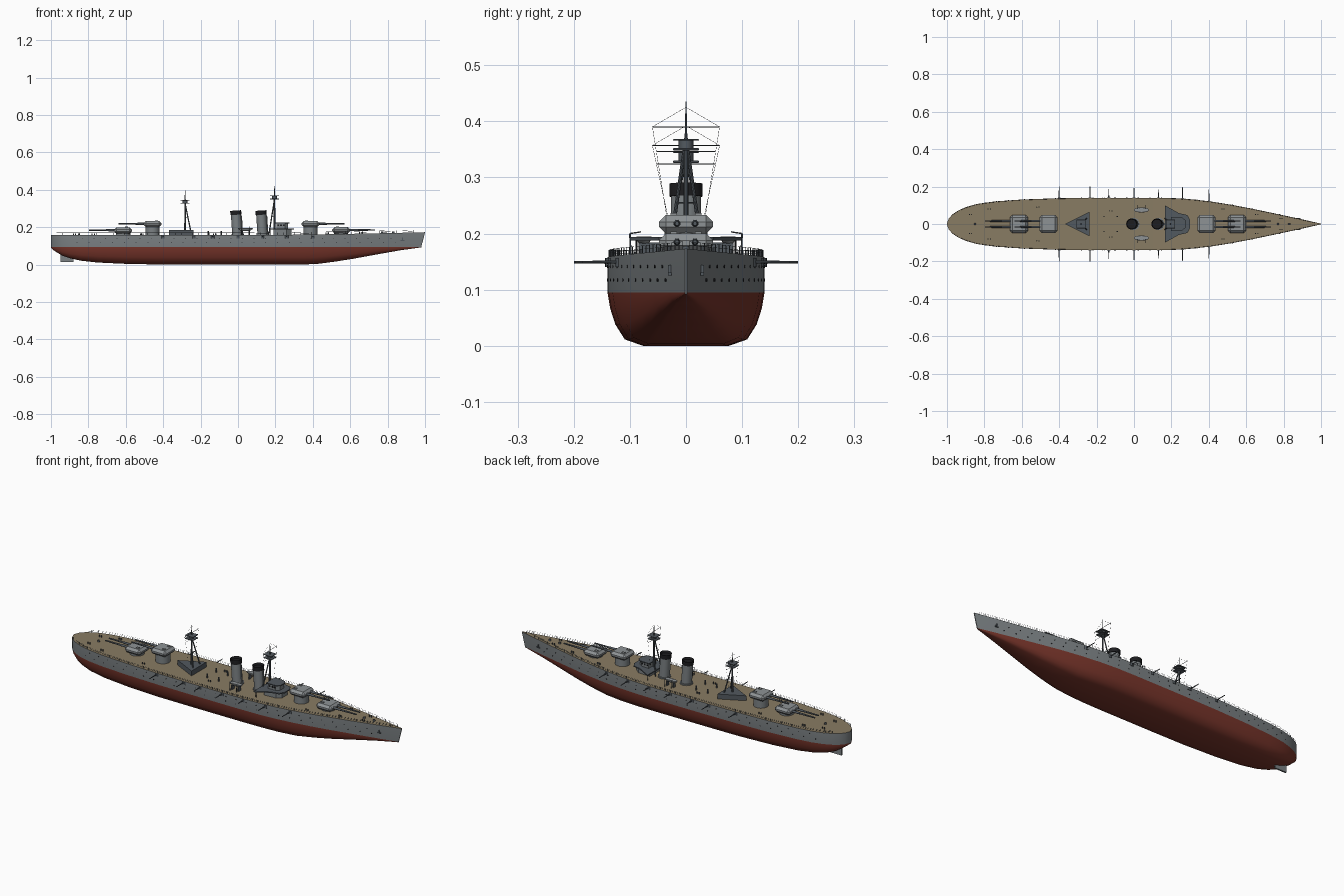
import bpy, bmesh, math
from mathutils import Vector, Matrix

if "Cube" in bpy.data.objects:
    bpy.data.objects.remove(bpy.data.objects["Cube"])


def material(name, r, g, b):
    m = bpy.data.materials.new(name)
    m.diffuse_color = (r, g, b, 1)
    m.use_nodes = True
    m.node_tree.nodes["Principled BSDF"].inputs["Base Color"].default_value = m.diffuse_color
    return m


GREY = material("hull grey", 0.20, 0.22, 0.23)
RED = material("antifouling red", 0.19, 0.036, 0.024)
DECK = material("deck wood", 0.25, 0.20, 0.125)
LIGHT = material("turret grey", 0.27, 0.29, 0.30)
DARK = material("dark steel", 0.085, 0.10, 0.115)
BLACK = material("soot black", 0.012, 0.012, 0.014)


def finish(bm, name, *mats, angle=35):
    bmesh.ops.recalc_face_normals(bm, faces=bm.faces)
    me = bpy.data.meshes.new(name)
    bm.to_mesh(me)
    bm.free()
    ob = bpy.data.objects.new(name, me)
    bpy.context.collection.objects.link(ob)
    for m in mats:
        me.materials.append(m)
    bpy.ops.object.select_all(action='DESELECT')
    ob.select_set(True)
    bpy.context.view_layer.objects.active = ob
    bpy.ops.object.shade_smooth_by_angle(angle=math.radians(angle))
    return ob


def rod(bm, a, b, r, r2=None, seg=8):
    a, b = Vector(a), Vector(b)
    d = b - a
    mat = Matrix.Translation((a + b) / 2) @ d.to_track_quat('Z', 'Y').to_matrix().to_4x4()
    bmesh.ops.create_cone(bm, cap_ends=True, segments=seg, radius1=r,
                          radius2=r if r2 is None else r2, depth=d.length, matrix=mat)


def box(bm, c, s, bevel=0):
    mat = Matrix.Translation(c) @ Matrix.Diagonal((*s, 1))
    vs = bmesh.ops.create_cube(bm, size=1, matrix=mat)['verts']
    if bevel:
        es = list({e for v in vs for e in v.link_edges})
        bmesh.ops.bevel(bm, geom=es, offset=bevel, segments=1, affect='EDGES')


def prism(bm, half, z0, z1):
    """Extrude an outline given as its +y half, mirrored across y."""
    pts = half + [(x, -y) for x, y in reversed(half) if y > 0]
    lo = [bm.verts.new((x, y, z0)) for x, y in pts]
    hi = [bm.verts.new((x, y, z1)) for x, y in pts]
    bm.faces.new(lo)
    bm.faces.new(hi)
    for i in range(len(pts)):
        j = (i + 1) % len(pts)
        bm.faces.new((lo[i], lo[j], hi[j], hi[i]))


# Hull: stations of (x, half width, keel height)
ST = [(-1, .004, .09), (-.99, .03, .08), (-.97, .052, .066), (-.94, .072, .048),
      (-.9, .09, .034), (-.84, .107, .021), (-.75, .12, .011), (-.6, .131, .004),
      (-.4, .138, 0), (-.2, .14, 0), (.1, .14, 0), (.22, .138, 0), (.32, .131, 0),
      (.42, .119, .003), (.52, .103, .016), (.62, .084, .031), (.75, .057, .054),
      (.88, .029, .076), (1, .002, .092)]
SECTION = [(1, 1), (.965, .7), (.9, .4), (.78, .12), (.55, 0)]
WL = .095


def deck_z(x):
    return .157 + .016 * max(0, x) ** 1.5


def half_width(x):
    for (x0, w0, _), (x1, w1, _) in zip(ST, ST[1:]):
        if x <= x1:
            return w0 + (w1 - w0) * (x - x0) / (x1 - x0)
    return 0


bm = bmesh.new()
rings = []
for x, w, k in ST:
    xl = x - .02 * max(0, (x - .5) / .5)
    half = [(x, w, deck_z(x))] + [(xl, w * f, k + (WL - k) * g) for f, g in SECTION]
    rings.append([bm.verts.new(p) for p in half + [(a, -b, c) for a, b, c in reversed(half)]])
n = len(rings[0])
for a, b in zip(rings, rings[1:]):
    for i in range(n):
        j = (i + 1) % n
        f = bm.faces.new((a[i], a[j], b[j], b[i]))
        f.material_index = 2 if i == n - 1 else 0 if i in (0, n - 2) else 1
bm.faces.new(rings[0])
bm.faces.new(rings[-1])
finish(bm, "hull", GREY, RED, DECK, angle=40)

# Rudder
bm = bmesh.new()
box(bm, (-.915, 0, .04), (.07, .008, .055))
finish(bm, "rudder", GREY)

# Deck railings: posts and two wires following the deck edge
bm = bmesh.new()
N = 64
for s in (1, -1):
    prev = None
    for i in range(N + 1):
        x = -.97 + 1.94 * i / N
        p = Vector((x, s * max(half_width(x) - .003, .001), deck_z(x)))
        rod(bm, p, p + Vector((0, 0, .013)), .0008, seg=4)
        if prev:
            for h in (.007, .013):
                rod(bm, prev + Vector((0, 0, h)), p + Vector((0, 0, h)), .0004, seg=3)
        prev = p
finish(bm, "railings", DARK)

# Portholes and anchors
bm = bmesh.new()
for s in (1, -1):
    for z, start, count, step in ((.117, -.86, 28, .063), (.141, -.83, 29, .061)):
        for i in range(count):
            x = start + step * i
            y = half_width(x)
            rod(bm, (x, s * (y - .004), z), (x, s * (y + .0012), z), .0025)
finish(bm, "portholes", BLACK)
bm = bmesh.new()
for s in (1, -1):
    y = half_width(.88)
    box(bm, (.88, s * y, .135), (.006, .006, .018))
    box(bm, (.88, s * y, .128), (.02, .006, .005))
finish(bm, "anchors", DARK)

# Casemate guns along both sides
mounts, barrels = bmesh.new(), bmesh.new()
for x, tip in ((-.4, .2), (-.235, .2), (-.135, .187), (0, .192), (.13, .185), (.26, .197), (.4, .185)):
    for s in (1, -1):
        y = half_width(x)
        rod(mounts, (x, s * (y - .008), .14), (x, s * (y - .008), .156), .012, seg=12)
        rod(barrels, (x, s * (y - .005), .149), (x, s * tip, .149), .003, .002)
finish(mounts, "casemate_mounts", DARK)
finish(barrels, "casemate_guns", DARK)

# Main turrets: (centre x, base z, barbette radius, direction)
for name, x, z, d in (("aft_low", -.615, .166, -1), ("aft_high", -.457, .2, -1),
                      ("fore_high", .387, .2, 1), ("fore_low", .551, .167, 1)):
    bm = bmesh.new()
    rod(bm, (x, 0, .15), (x, 0, z + .004), .038, seg=24)
    finish(bm, name + "_barbette", GREY)
    bm = bmesh.new()
    box(bm, (x, 0, z + .0165), (.095, .096, .033), .012)
    for s in (1, -1):
        box(bm, (x - d * .02, s * .022, z + .034), (.016, .012, .005))
    finish(bm, name + "_turret", LIGHT, angle=20)
    bm = bmesh.new()
    for s in (1, -1):
        y, zz = s * .016, z + .018
        rod(bm, (x + d * .04, y, zz), (x + d * .09, y, zz), .0065, .0055, 12)
        rod(bm, (x + d * .09, y, zz), (x + d * .182, y, zz), .0048, .0036, 12)
    finish(bm, name + "_guns", DARK)

# Funnels: raked tube, black cap with hollow top, steam pipe
for name, x in (("aft", -.003), ("fore", .132)):
    bm = bmesh.new()
    rod(bm, (x, 0, .15), (x - .008, 0, .268), .027, seg=24)
    rod(bm, (x, 0, .15), (x, 0, .164), .033, seg=24)
    rod(bm, (x + .028, 0, .155), (x + .021, 0, .262), .003)
    finish(bm, name + "_funnel", GREY)
    bm = bmesh.new()
    rod(bm, (x - .008, 0, .266), (x - .0095, 0, .289), .0295, seg=24)
    top = max(bm.faces, key=lambda f: f.calc_center_median().z)
    bmesh.ops.inset_region(bm, faces=[top], thickness=.004)
    bmesh.ops.translate(bm, verts=top.verts, vec=(0, 0, -.012))
    finish(bm, name + "_funnel_cap", BLACK)

# Bridge: lower house, winged platform, upper house with windows
bm = bmesh.new()
prism(bm, [(.19, .045), (.26, .042), (.285, .022)], .15, .19)
prism(bm, [(.205, .032), (.25, .03), (.268, .016)], .19, .22)
finish(bm, "bridge_house", GREY)
bm = bmesh.new()
prism(bm, [(.165, .1), (.24, .058), (.285, .048), (.3, .022)], .188, .194)
prism(bm, [(.198, .038), (.255, .036), (.275, .02)], .22, .225)
finish(bm, "bridge_platforms", DARK)
bm = bmesh.new()
for s in (1, -1):
    for x in (.215, .23, .245):
        box(bm, (x, s * .031, .209), (.009, .003, .008))
    rod(bm, (.172, s * .088, .155), (.172, s * .088, .19), .002)
finish(bm, "bridge_windows_and_struts", BLACK)

# Aft deckhouse
bm = bmesh.new()
prism(bm, [(-.368, 0), (-.237, .066)], .15, .184)
finish(bm, "aft_deckhouse", DARK)

# Tripod masts with spotting tops, yards and rigging
for name, x, base, zt, tip, lean in (("fore", .195, .16, .35, .435, -1), ("aft", -.283, .18, .328, .402, 1)):
    bm = bmesh.new()
    rod(bm, (x, 0, base), (x, 0, zt + .02), .0045, .004)
    rod(bm, (x, 0, zt + .018), (x, 0, tip), .0025, .0008)
    for s in (1, -1):
        rod(bm, (x + lean * .03, s * .03, base), (x, s * .003, zt), .0035, .003)
        rod(bm, (x + lean * .015, s * .0165, (base + zt) / 2), (x, 0, (base + zt) / 2), .0015, seg=6)
    rod(bm, (x, -.06, tip - .045), (x, .06, tip - .045), .001, seg=6)
    rod(bm, (x, -.052, zt - .004), (x, .052, zt - .004), .0008, seg=6)
    finish(bm, name + "_mast", DARK)
    bm = bmesh.new()
    box(bm, (x, 0, zt), (.05, .046, .004), .001)
    rod(bm, (x, 0, zt), (x, 0, zt + .016), .013, seg=12)
    box(bm, (x, 0, zt + .017), (.05, .046, .003), .001)
    finish(bm, name + "_spotting_top", DARK)
    bm = bmesh.new()
    for s in (1, -1):
        rod(bm, (x, s * .06, tip - .045), (x, s * .028, base + .03), .0004, seg=3)
        rod(bm, (x, s * .06, tip - .045), (x, 0, tip - .01), .0004, seg=3)
    finish(bm, name + "_rigging", BLACK)

# Ship's boats on cradles, with davits
boats, cradles = bmesh.new(), bmesh.new()
for s in (1, -1):
    y = s * .075
    m = Matrix.Translation((.04, y, .194)) @ Matrix.Diagonal((.04, .0135, .015, 1))
    vs = bmesh.ops.create_uvsphere(boats, u_segments=16, v_segments=8, radius=1, matrix=m)['verts']
    for v in vs:
        v.co.z = min(v.co.z, .195)
    for x in (.02, .06):
        box(cradles, (x, y, .168), (.006, .02, .03))
        rod(cradles, (x, s * .098, .155), (x, s * .1, .2), .0015, seg=6)
        rod(cradles, (x, s * .1, .2), (x, s * .08, .203), .0012, seg=6)
finish(boats, "boats", LIGHT)
finish(cradles, "boat_cradles", DARK)

# Bollards, capstans and vents on deck
bm = bmesh.new()
for x, y in ((-.88, .05), (-.78, .08), (-.52, .09), (-.13, .07), (.47, .08), (.65, .05), (.78, .03)):
    for s in (1, -1):
        for dx in (0, .012):
            z = deck_z(x)
            rod(bm, (x + dx, s * y, z - .002), (x + dx, s * y, z + .01), .003)
for x in (-.85, .77, .83):
    rod(bm, (x, 0, deck_z(x) - .002), (x, 0, deck_z(x) + .009), .007, .005, 12)
for x in (-.16, -.09):
    for s in (1, -1):
        rod(bm, (x, s * .04, .155), (x, s * .04, .18), .004)
finish(bm, "deck_fittings", DARK)
